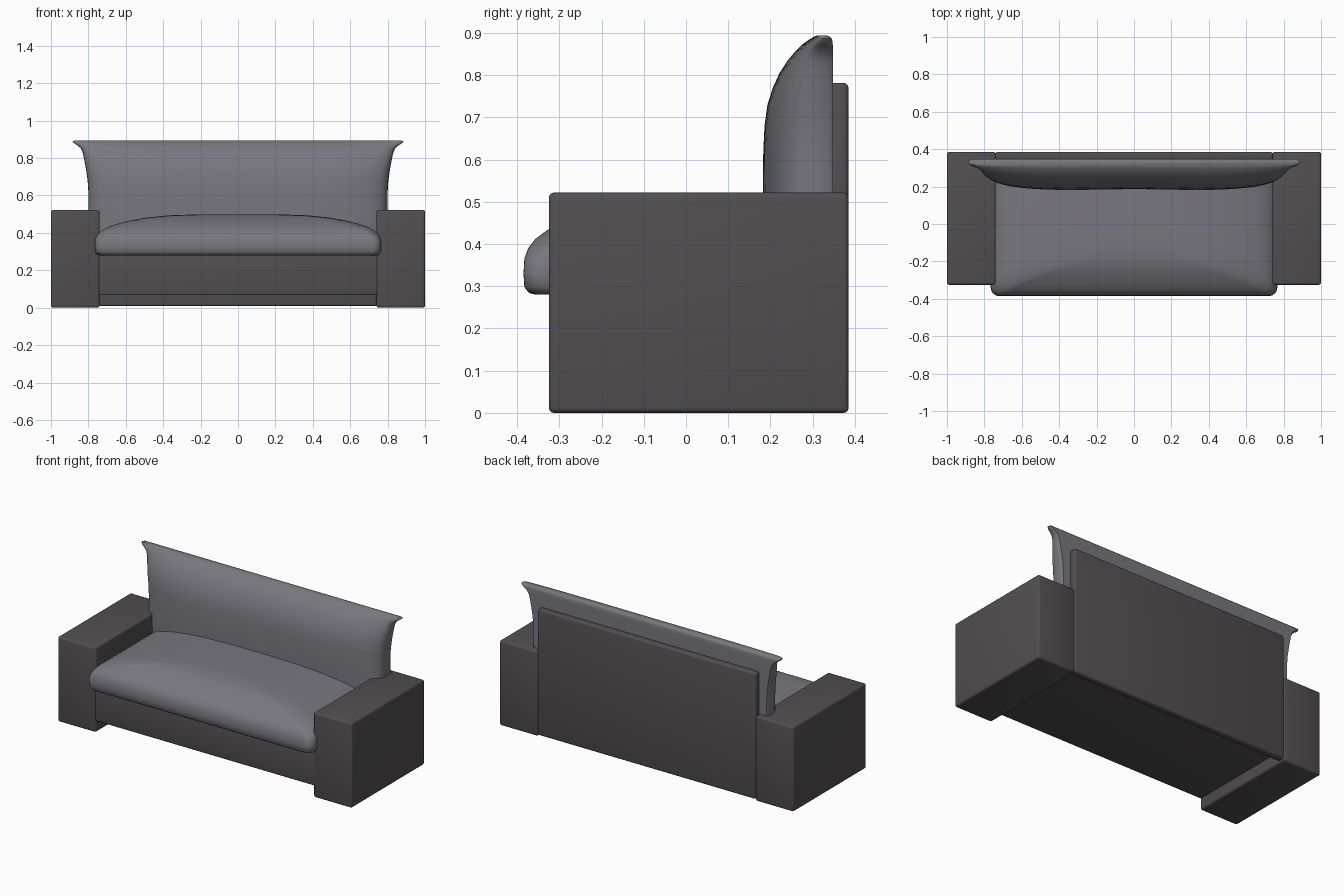
import bpy, bmesh, math

if "Cube" in bpy.data.objects:
    bpy.data.objects.remove(bpy.data.objects["Cube"])


def material(name, rgb):
    m = bpy.data.materials.new(name)
    m.diffuse_color = (*rgb, 1)
    m.use_nodes = True
    m.node_tree.nodes["Principled BSDF"].inputs["Base Color"].default_value = m.diffuse_color
    return m


FRAME = material("dark_frame", (0.085, 0.078, 0.082))
FABRIC = material("grey_fabric", (0.19, 0.185, 0.21))


def finish(name, bm, mat, angle):
    bmesh.ops.recalc_face_normals(bm, faces=bm.faces[:])
    me = bpy.data.meshes.new(name)
    bm.to_mesh(me)
    bm.free()
    ob = bpy.data.objects.new(name, me)
    bpy.context.collection.objects.link(ob)
    me.materials.append(mat)
    bpy.ops.object.select_all(action='DESELECT')
    ob.select_set(True)
    bpy.context.view_layer.objects.active = ob
    bpy.ops.object.shade_smooth_by_angle(angle=math.radians(angle))
    return ob


def block(name, x, y, z, bevel=0.012):
    bm = bmesh.new()
    bmesh.ops.create_cube(bm, size=1)
    for v in bm.verts:
        for i, (lo, hi) in enumerate((x, y, z)):
            v.co[i] = lo + (hi - lo) * (v.co[i] + 0.5)
    bmesh.ops.bevel(bm, geom=bm.edges[:], offset=bevel, segments=3,
                    profile=0.5, affect='EDGES')
    return finish(name, bm, FRAME, 30)


def loft(name, rings):
    bm = bmesh.new()
    loops = [[bm.verts.new(p) for p in ring] for ring in rings]
    n = len(loops[0])
    for a, b in zip(loops, loops[1:]):
        for i in range(n):
            j = (i + 1) % n
            bm.faces.new((a[i], a[j], b[j], b[i]))
    bm.faces.new(loops[0])
    bm.faces.new(loops[-1])
    return finish(name, bm, FABRIC, 50)


def rounded_rect(z, hx, y0, y1, r, steps=8):
    pts = []
    corners = ((hx - r, y1 - r), (r - hx, y1 - r), (r - hx, y0 + r), (hx - r, y0 + r))
    for k, (cx, cy) in enumerate(corners):
        for s in range(steps + 1):
            a = math.pi / 2 * (k + s / steps)
            pts.append((cx + r * math.cos(a), cy + r * math.sin(a), z))
    return pts


def pillow_section(z, w, depth, back, n=4.0, steps=48):
    # flat at the rear, superellipse bulge at the front with a slight central dip
    pts = []
    for s in range(steps + 1):
        a = math.pi * s / steps
        c, sn = math.cos(a), math.sin(a)
        x = math.copysign(abs(c) ** (2 / n), c)
        d = depth * max(sn, 0) ** (2 / n) * (1 - 0.05 * math.exp(-(x / 0.35) ** 2))
        pts.append((w * x, back - 0.012 - d * (depth - 0.012) / depth, z))
    pts += [(-w * 0.99, back, z), (w * 0.99, back, z)]
    return pts


# Arms
for side, s in (("left", -1), ("right", 1)):
    block(side + "_arm", sorted((s * 0.74, s * 1.0)), (-0.325, 0.385), (0, 0.522))

# Base and back panel
block("base", (-0.75, 0.75), (-0.322, 0.355), (0.07, 0.285), 0.006)
block("back_panel", (-0.742, 0.742), (0.34, 0.385), (0.008, 0.782))

# Seat cushion: z, half width, front, rear, corner radius
seat = [
    (0.280, 0.735, -0.355, 0.315, 0.04),
    (0.284, 0.752, -0.372, 0.330, 0.045),
    (0.298, 0.763, -0.383, 0.338, 0.045),
    (0.330, 0.766, -0.385, 0.340, 0.045),
    (0.365, 0.763, -0.383, 0.340, 0.05),
    (0.390, 0.752, -0.374, 0.338, 0.06),
    (0.412, 0.730, -0.357, 0.335, 0.07),
    (0.432, 0.695, -0.330, 0.330, 0.08),
    (0.450, 0.640, -0.300, 0.325, 0.09),
    (0.468, 0.570, -0.268, 0.320, 0.10),
    (0.483, 0.480, -0.235, 0.310, 0.11),
    (0.494, 0.370, -0.195, 0.295, 0.11),
    (0.499, 0.220, -0.120, 0.260, 0.10),
]
loft("seat_cushion", [rounded_rect(*r) for r in seat])

# Back cushion: z, half width, depth, rear plane
back = [
    (0.280, 0.800, 0.165, 0.348),
    (0.520, 0.800, 0.169, 0.348),
    (0.620, 0.800, 0.168, 0.348),
    (0.680, 0.804, 0.165, 0.348),
    (0.730, 0.811, 0.158, 0.348),
    (0.770, 0.818, 0.145, 0.348),
    (0.805, 0.825, 0.129, 0.348),
    (0.835, 0.832, 0.109, 0.348),
    (0.855, 0.843, 0.092, 0.348),
    (0.870, 0.862, 0.077, 0.348),
    (0.880, 0.878, 0.063, 0.347),
    (0.887, 0.884, 0.050, 0.345),
    (0.892, 0.880, 0.036, 0.340),
    (0.894, 0.872, 0.024, 0.334),
]
loft("back_cushion", [pillow_section(*r) for r in back])
